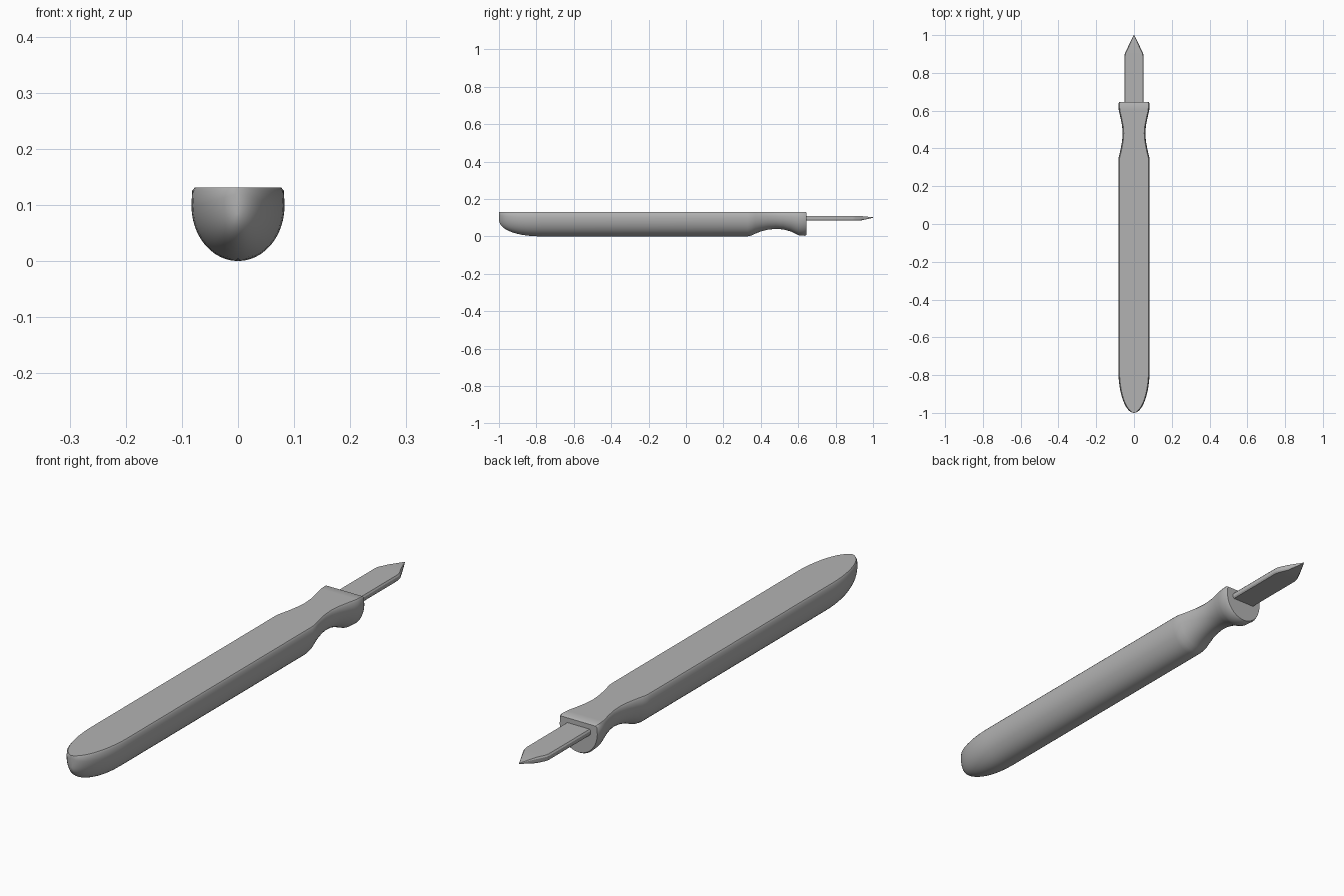
import bpy, bmesh, math

if "Cube" in bpy.data.objects:
    bpy.data.objects.remove(bpy.data.objects["Cube"])

grey = bpy.data.materials.new("plain grey")
grey.diffuse_color = (0.45, 0.45, 0.45, 1)
grey.use_nodes = True
grey.node_tree.nodes["Principled BSDF"].inputs["Base Color"].default_value = grey.diffuse_color
TOP = 0.131


def finish(name, bm, angle):
    bmesh.ops.recalc_face_normals(bm, faces=bm.faces)
    mesh = bpy.data.meshes.new(name)
    bm.to_mesh(mesh)
    bm.free()
    mesh.materials.append(grey)
    ob = bpy.data.objects.new(name, mesh)
    bpy.context.collection.objects.link(ob)
    bpy.ops.object.select_all(action='DESELECT')
    ob.select_set(True)
    bpy.context.view_layer.objects.active = ob
    bpy.ops.object.shade_smooth_by_angle(angle=math.radians(angle))
    return ob


def loft(bm, rings):
    loops = [[bm.verts.new(p) for p in ring] for ring in rings]
    n = len(loops[0])
    for a, b in zip(loops, loops[1:]):
        for i in range(n):
            j = (i + 1) % n
            bm.faces.new((a[i], a[j], b[j], b[i]))
    bm.faces.new(loops[0])
    bm.faces.new(loops[-1])


def section(y, w, b, t=TOP):
    # flat top with softened corners, round belly
    zc = b + (t - b) * 0.75
    pts = [(w * math.cos(a), y, zc + (zc - b) * math.sin(a))
           for a in (-math.pi * i / 24 for i in range(25))]
    e = min(0.006, w * 0.3)
    return ([(w - e, y, t), (w - e * 0.2, y, t - e)] + pts
            + [(-w + e * 0.2, y, t - e), (-w + e, y, t)])


# Handle: rounded butt, straight grip, waisted neck, collar
stations = []
for i in range(13):
    s = math.radians(3 + 87 * i / 12)
    y = -0.77 - 0.23 * math.cos(s)
    stations.append((y, 0.083 * math.sin(s), 0.088 * (1 - math.sin(s)) ** 1.1))
stations += [(0.33, 0.083, 0.0), (0.35, 0.082, 0.004), (0.37, 0.077, 0.014),
             (0.40, 0.070, 0.026), (0.44, 0.063, 0.036), (0.48, 0.060, 0.040),
             (0.52, 0.063, 0.037), (0.56, 0.071, 0.026), (0.59, 0.078, 0.011),
             (0.605, 0.081, 0.005), (0.637, 0.083, 0.003)]
bm = bmesh.new()
rings = [section(*s) for s in stations]
rings.append(section(0.645, 0.079, 0.008, TOP - 0.005))
loft(bm, rings)
finish("handle", bm, 40)

# Blade: flat bar with a pointed, thinning tip
bm = bmesh.new()
rings = []
for y, w, lo, hi in ((0.62, 0.051, 0.085, 0.108), (0.89, 0.051, 0.085, 0.108),
                     (0.905, 0.048, 0.085, 0.108), (0.94, 0.031, 0.086, 0.108),
                     (1.0, 0.001, 0.099, 0.102)):
    c, m = min(0.004, w * 0.5), (hi - lo) * 0.25
    rings.append([(w, y, lo + m), (w, y, hi - m), (w - c, y, hi), (-w + c, y, hi),
                  (-w, y, hi - m), (-w, y, lo + m), (-w + c, y, lo), (w - c, y, lo)])
loft(bm, rings)
finish("blade", bm, 30)
